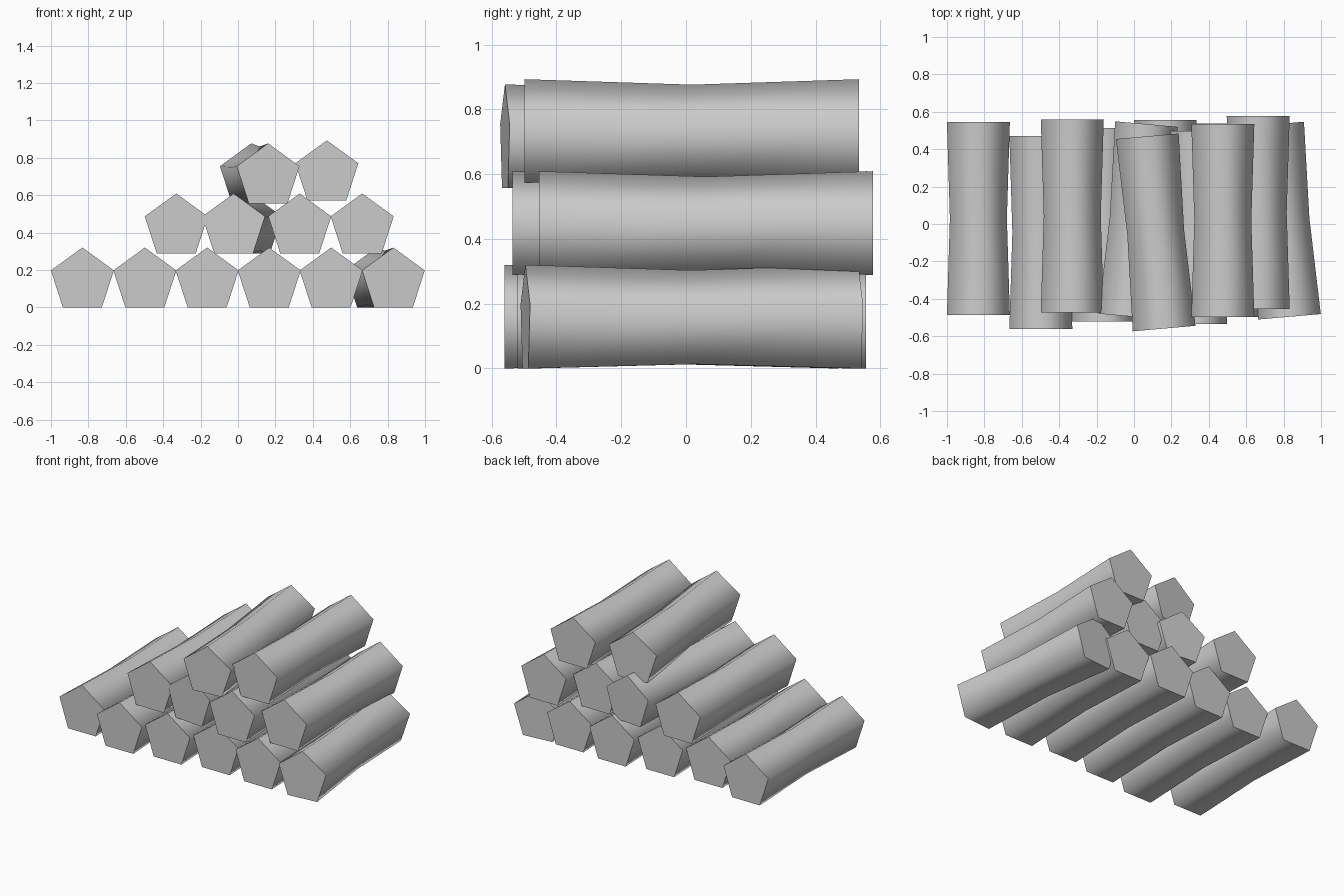
import bpy
import bmesh
from math import radians
from mathutils import Matrix, Vector

if "Cube" in bpy.data.objects:
    bpy.data.objects.remove(bpy.data.objects["Cube"], do_unlink=True)

RADIUS = 0.177
LENGTH = 1.032
BASE = 0.143    # axis height of a log resting on its flat side
WAIST = 0.905   # narrowing at mid length

grey = bpy.data.materials.new("log_grey")
grey.use_nodes = True
colour = (0.6, 0.6, 0.6, 1)
grey.diffuse_color = colour
grey.node_tree.nodes["Principled BSDF"].inputs["Base Color"].default_value = colour


def log_mesh():
    """Five-sided log along y, point up, slightly waisted, soft sides and flat ends."""
    bm = bmesh.new()
    bmesh.ops.create_cone(bm, cap_ends=True, segments=5,
                          radius1=RADIUS, radius2=RADIUS, depth=LENGTH)
    # Turn a corner to +y, then stand that corner up and lay the axis along y
    top = max(bm.verts, key=lambda v: v.co.y).co
    spin = Vector((top.x, top.y)).angle_signed(Vector((0, 1)))
    bm.transform(Matrix.Rotation(radians(90), 4, 'X') @ Matrix.Rotation(-spin, 4, 'Z'))
    # Waist ring
    cut = bmesh.ops.bisect_plane(bm, geom=bm.verts[:] + bm.edges[:] + bm.faces[:],
                                 plane_co=(0, 0, 0), plane_no=(0, 1, 0))
    ring = [g for g in cut["geom_cut"] if isinstance(g, bmesh.types.BMVert)]
    bmesh.ops.scale(bm, vec=(WAIST, 1, WAIST), verts=ring)
    # Smooth sides, crisp flat ends
    bmesh.ops.recalc_face_normals(bm, faces=bm.faces[:])
    for face in bm.faces:
        cap = abs(face.normal.y) > 0.9
        face.smooth = not cap
        if cap:
            for edge in face.edges:
                edge.smooth = False
    mesh = bpy.data.meshes.new("log")
    bm.to_mesh(mesh)
    bm.free()
    mesh.materials.append(grey)
    return mesh


# Each log: x, y of its middle, height of its flat side, turn in degrees
rows = {
    "bottom_log": [(-0.832, 0.03, 0, 0), (-0.498, -0.045, 0, 0), (-0.165, -0.004, 0, 0),
                   (0.167, 0.04, 0, 0), (0.498, 0.02, 0, 0), (0.786, 0.018, 0, 5)],
    "middle_log": [(-0.33, 0.043, 0.289, 0), (0.022, 0.02, 0.289, -5),
                   (0.33, -0.019, 0.289, 0), (0.664, 0.062, 0.289, 0)],
    "top_log": [(0.116, -0.045, 0.557, 5), (0.475, 0.018, 0.573, 0)],
}

mesh = log_mesh()
for name, logs in rows.items():
    for i, (x, y, z, turn) in enumerate(logs, 1):
        log = bpy.data.objects.new(f"{name}_{i}", mesh)
        log.location = (x, y, z + BASE)
        log.rotation_euler.z = radians(turn)
        bpy.context.collection.objects.link(log)
